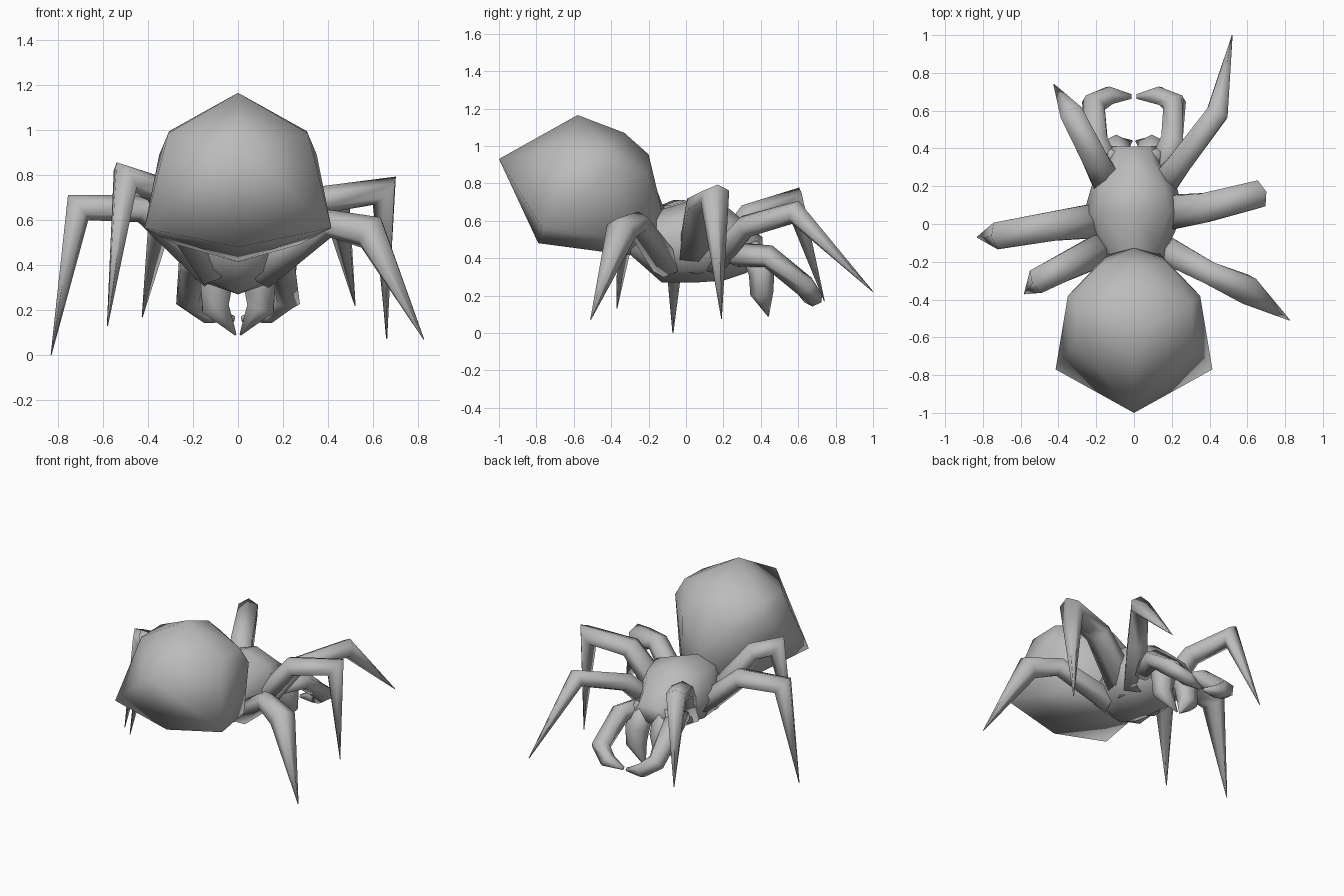
import bpy, bmesh, math
from mathutils import Vector

cube = bpy.data.objects.get("Cube")
if cube:
    bpy.data.objects.remove(cube, do_unlink=True)

grey = bpy.data.materials.new("plain_grey")
grey.use_nodes = True
colour = (0.5, 0.5, 0.5, 1)
grey.diffuse_color = colour
grey.node_tree.nodes["Principled BSDF"].inputs["Base Color"].default_value = colour


def finish(name, bm):
    """Turn a bmesh into a smooth shaded grey object."""
    bmesh.ops.recalc_face_normals(bm, faces=bm.faces)
    for f in bm.faces:
        f.smooth = True
    mesh = bpy.data.meshes.new(name)
    bm.to_mesh(mesh)
    bm.free()
    mesh.materials.append(grey)
    obj = bpy.data.objects.new(name, mesh)
    bpy.context.collection.objects.link(obj)
    return obj


def skin(bm, rings):
    """Bridge rings of vertices and close both ends."""
    n = len(rings[0])
    for a, b in zip(rings, rings[1:]):
        for i in range(n):
            j = (i + 1) % n
            bm.faces.new((a[i], a[j], b[j], b[i]))
    bm.faces.new(rings[0])
    bm.faces.new(rings[-1])


def limb(name, path, radii, width, ref=(0, 0, 1), sides=6):
    """Tapered tube with mitred joints, widened sideways."""
    pts = [Vector(p) for p in path]
    dirs = [(b - a).normalized() for a, b in zip(pts, pts[1:])]
    bm = bmesh.new()
    rings = []
    for i, (p, r) in enumerate(zip(pts, radii)):
        d0, d1 = dirs[max(i - 1, 0)], dirs[min(i, len(dirs) - 1)]
        t = (d0 + d1).normalized()
        side = t.cross(Vector(ref)).normalized()
        up = side.cross(t) / max(t.dot(d0), 0.6)
        side *= width
        ring = []
        for k in range(sides):
            a = math.tau * k / sides + math.pi / 2
            ring.append(bm.verts.new(p + side * r * math.cos(a) + up * r * math.sin(a)))
        rings.append(ring)
    skin(bm, rings)
    return finish(name, bm)


# Abdomen: coarse rounded hull, mirrored across x
centre = [(-1, .93), (-.58, 1.165), (-.33, 1.07), (-.2, .955), (-.125, .64), (-.3, .415), (-.79, .48)]
flank = [(.31, -.63, .985), (.305, -.42, .995), (.35, -.38, .89), (.395, -.72, .63),
         (.415, -.77, .565), (.17, -.2, .85), (.14, -.16, .55), (.27, -.32, .49)]
bm = bmesh.new()
for y, z in centre:
    bm.verts.new((0, y, z))
for x, y, z in flank:
    for s in (-1, 1):
        bm.verts.new((s * x, y, z))
hull = bmesh.ops.convex_hull(bm, input=bm.verts)
bmesh.ops.delete(bm, geom=[v for v in hull["geom_interior"] if isinstance(v, bmesh.types.BMVert)],
                 context='VERTS')
finish("abdomen", bm)

# Thorax and head: loft of (y, centre height, half width, half height)
sections = [(-.3, .52, .12, .1), (-.13, .465, .175, .195), (.06, .495, .265, .225),
            (.2, .485, .225, .205), (.32, .455, .145, .135), (.41, .445, .115, .065)]
bm = bmesh.new()
rings = []
for y, z, w, h in sections:
    rings.append([bm.verts.new((w * math.cos(k * math.tau / 8), y, z + h * math.sin(k * math.tau / 8)))
                  for k in range(8)])
skin(bm, rings)
finish("thorax", bm)

# Walking legs: knee radius, width factor, then root, shoulder, knee, tip
legs = {
    "left_front_leg": (.055, 1.2, [(.1, .14, .36), (.24, .32, .57), (.44, .585, .645), (.52, 1, .22)]),
    "left_middle_leg": (.055, 1.5, [(.1, .05, .36), (.37, .085, .69), (.65, .155, .73), (.66, .19, .075)]),
    "left_rear_leg": (.075, 1.15, [(.1, -.1, .36), (.4, -.26, .585), (.59, -.345, .545), (.825, -.51, .07)]),
    "right_front_leg": (.055, 1.3, [(-.1, .14, .36), (-.2, .33, .63), (-.325, .575, .71), (-.425, .74, .17)]),
    "right_middle_leg": (.055, 1.5, [(-.1, .03, .36), (-.42, -.01, .65), (-.71, -.06, .655), (-.83, -.07, 0)]),
    "right_rear_leg": (.055, 1.4, [(-.1, -.1, .36), (-.37, -.23, .74), (-.5, -.295, .785), (-.58, -.37, .13)]),
}
for name, (knee, width, path) in legs.items():
    limb(name, path, (.075, .06, knee, .002), width)

# Pedipalps and fangs on both sides of the head
for s, label in ((1, "left"), (-1, "right")):
    palp = [(.12, .25, .42), (.2, .44, .41), (.215, .635, .25), (.13, .68, .185), (.015, .675, .16)]
    fang = [(.075, .34, .47), (.095, .405, .32), (.1, .405, .21), (.01, .44, .09)]
    limb(label + "_pedipalp", [(s * x, y, z) for x, y, z in palp], (.065, .058, .055, .045, .012), 1.2)
    limb(label + "_fang", [(s * x, y, z) for x, y, z in fang], (.06, .068, .058, .004), 1.2, (0, 1, 0))
